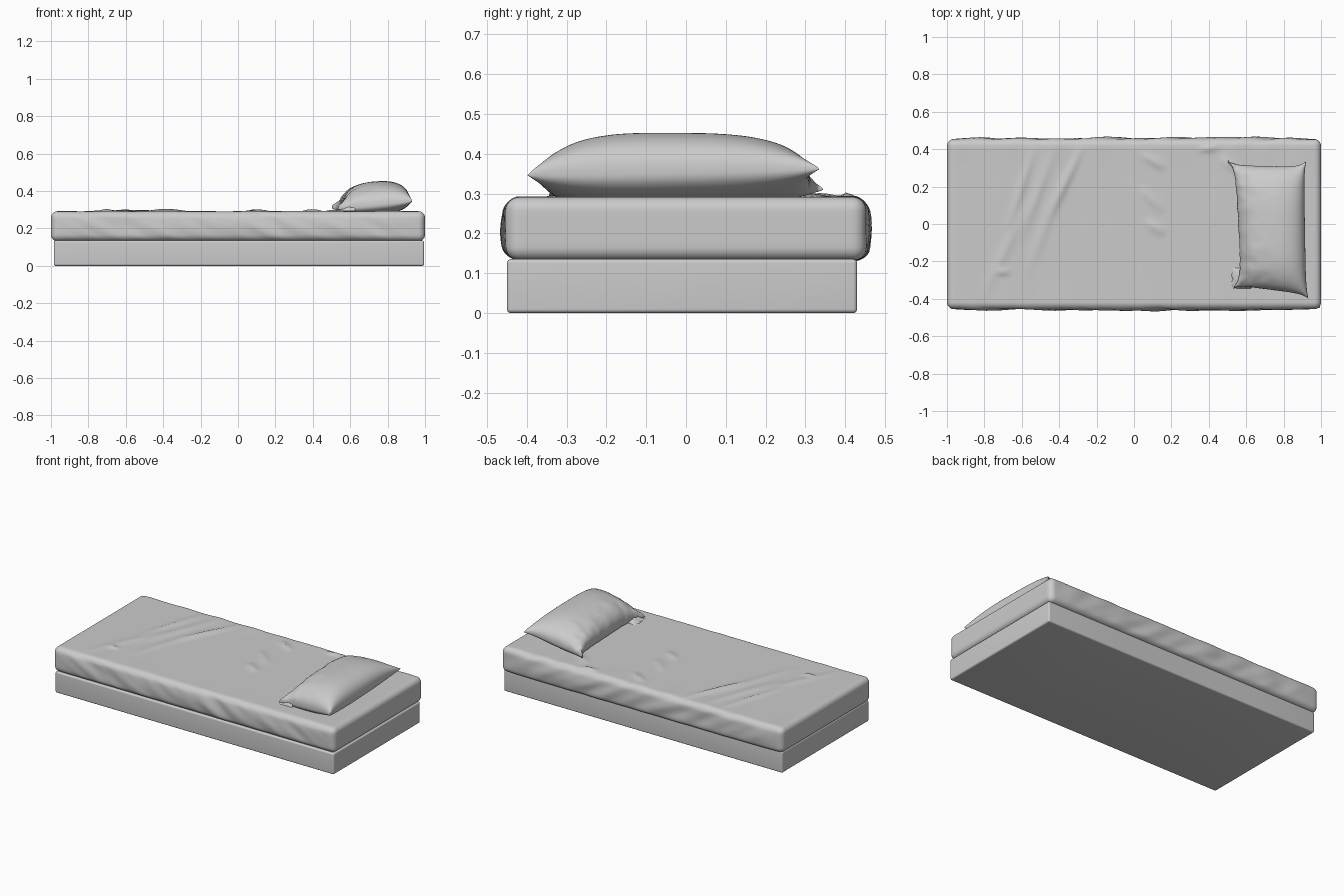
import bpy, bmesh, math
from mathutils import Vector, noise

if "Cube" in bpy.data.objects:
    bpy.data.objects.remove(bpy.data.objects["Cube"])


def finish(name, bm, angle=60):
    bmesh.ops.recalc_face_normals(bm, faces=bm.faces)
    me = bpy.data.meshes.new(name)
    bm.to_mesh(me)
    bm.free()
    ob = bpy.data.objects.new(name, me)
    bpy.context.collection.objects.link(ob)
    bpy.context.view_layer.objects.active = ob
    ob.select_set(True)
    bpy.ops.object.shade_smooth_by_angle(angle=math.radians(angle))
    ob.select_set(False)
    return ob


def rounded_box(lo, hi, r, step):
    """Box sliced into a grid, its outer shell pulled onto a radius r."""
    lo, hi = Vector(lo), Vector(hi)
    bm = bmesh.new()
    bmesh.ops.create_cube(bm, size=1)
    for v in bm.verts:
        v.co = Vector([(lo[i] + hi[i]) / 2 + v.co[i] * (hi[i] - lo[i]) for i in range(3)])
    for i in range(3):
        a, b = lo[i] + r, hi[i] - r
        n = max(1, round((b - a) / step))
        cuts = [a + (b - a) * k / n for k in range(n + 1)]
        cuts += [lo[i] + r * k / 4 for k in (1, 2, 3)] + [hi[i] - r * k / 4 for k in (1, 2, 3)]
        axis = Vector([float(i == k) for k in range(3)])
        for c in cuts:
            bmesh.ops.bisect_plane(bm, geom=bm.verts[:] + bm.edges[:] + bm.faces[:],
                                   plane_co=axis * c, plane_no=axis, dist=1e-5)
    for v in bm.verts:
        core = Vector([min(max(v.co[i], lo[i] + r), hi[i] - r) for i in range(3)])
        v.co = core + (v.co - core).normalized() * r
    return bm


# Bed base
finish("bed_base", rounded_box((-0.985, -0.45, 0), (0.995, 0.43, 0.135), 0.01, 0.5))

# Creases in the sheet: start, end, height, width
CREASES = [
    ((-0.53, 0.42), (-0.68, -0.05), 0.010, 0.018),
    ((-0.42, 0.42), (-0.62, -0.12), 0.008, 0.022),
    ((-0.27, 0.43), (-0.46, 0.02), 0.012, 0.018),
    ((-0.36, 0.30), (-0.58, -0.30), 0.006, 0.025),
    ((-0.55, 0.15), (-0.82, -0.42), 0.006, 0.025),
    ((0.04, 0.38), (0.17, 0.29), 0.011, 0.018),
    ((0.03, 0.20), (0.16, 0.06), 0.008, 0.020),
    ((0.06, 0.02), (0.17, -0.06), 0.010, 0.020),
    ((-0.74, -0.25), (-0.66, -0.26), 0.012, 0.014),
    ((0.34, 0.40), (0.46, 0.41), 0.012, 0.015),
    ((0.46, 0.36), (0.58, 0.26), 0.009, 0.018),
]


def crease_height(p):
    h = 0
    for a, b, amp, w in CREASES:
        a, b = Vector(a), Vector(b)
        d = b - a
        t = (p - a).dot(d) / d.length_squared
        if 0 < t < 1:
            off = (p - a - d * t).length
            h += amp * math.sin(math.pi * t) * math.exp(-(off / w) ** 2)
    return h


# Mattress with a loosely fitted sheet
bm = rounded_box((-1, -0.452, 0.132), (1, 0.452, 0.291), 0.034, 0.016)
for v in bm.verts:
    x, y, z = v.co
    ends = max(0, 1 - abs(x) ** 10)
    mid = max(0, 1 - ((z - 0.21) / 0.085) ** 2)
    if abs(y) > 0.40:
        s = math.copysign(1, y)
        wave = noise.noise(Vector((x * 9 + z * 12, s * 5, z * 7)))
        k = (abs(y) - 0.40) / 0.052
        v.co.y += s * k * ends * mid * (0.008 + 0.011 * wave)
        if z < 0.16 and y > 0:
            v.co.z -= 0.005 * ends * k
    if z > 0.27:
        k = (z - 0.27) / 0.021
        lift = 0.004 * ends * max(0, noise.noise(Vector((x * 8, y * 2, 3))) + 0.2)
        edge = max(0, (abs(y) - 0.3) / 0.15) * (1 if y > 0 else 0.4)
        v.co.z += k * (crease_height(Vector((x, y))) + lift * (0.2 + 1.6 * edge))
finish("mattress", bm)

# Pillow: two puffed grids sharing a seam with four drawn-out corners
LF, LB = Vector((0.53, -0.345, 0.305)), Vector((0.495, 0.345, 0.310))
RF, RB = Vector((0.932, -0.398, 0.346)), Vector((0.92, 0.335, 0.362))
N = 72


def pillow_point(i, j, side):
    u = math.sin(math.pi * (i / N - 0.5))
    w = math.sin(math.pi * (j / N - 0.5))
    a, b = (u + 1) / 2, (w + 1) / 2
    p = LF * (1 - a) * (1 - b) + RF * a * (1 - b) + LB * (1 - a) * b + RB * a * b
    p.x += (1 - w ** 6) * (0.045 * (1 - a) - 0.012 * a)
    p.y += (1 - u ** 6) * (0.02 * (1 - b) - 0.03 * b)
    p.z += 0.02 * (1 - w ** 4) * (1 - a)
    puff = max(0, (1 - abs(u) ** 2.4) * (1 - abs(w) ** 3)) ** 0.42
    # crumples gather at the left edge and corners
    crumple = (1 - a) ** 3 * (0.25 + 0.75 * abs(w) ** 3)
    n = noise.noise(Vector((p.x * 16, p.y * 22, 1.7)))
    n2 = noise.noise(Vector((p.x * 28, p.y * 30, 8.1)))
    if side > 0:
        p.z += puff * 0.110 * (1 - 0.08 * w)
        p.z += crumple * (0.022 * n + 0.012 * n2) * min(1, puff * 4)
    else:
        p.z -= puff * 0.07
    p.x += crumple * 0.014 * n2
    p.z = max(p.z, 0.289)
    return p


bm = bmesh.new()
for side in (1, -1):
    g = [[bm.verts.new(pillow_point(i, j, side)) for j in range(N + 1)] for i in range(N + 1)]
    for i in range(N):
        for j in range(N):
            bm.faces.new((g[i][j], g[i + 1][j], g[i + 1][j + 1], g[i][j + 1]))
bmesh.ops.remove_doubles(bm, verts=bm.verts, dist=1e-5)
finish("pillow", bm)

# Crumpled pillowcase opening at the front-left corner
bm = bmesh.new()
M = 20
g = []
for i in range(M + 1):
    row = []
    for j in range(M + 1):
        x, y = 0.525 + 0.10 * i / M, -0.345 + 0.11 * j / M
        dome = (math.sin(math.pi * j / M) ** 0.6) * (i / M) ** 0.7
        n = noise.noise(Vector((x * 30, y * 45, 4)))
        row.append(bm.verts.new((x + 0.012 * n, y, 0.294 + dome * (0.045 + 0.03 * n))))
    g.append(row)
for i in range(M):
    for j in range(M):
        bm.faces.new((g[i][j], g[i + 1][j], g[i + 1][j + 1], g[i][j + 1]))
finish("pillowcase_flap", bm)
